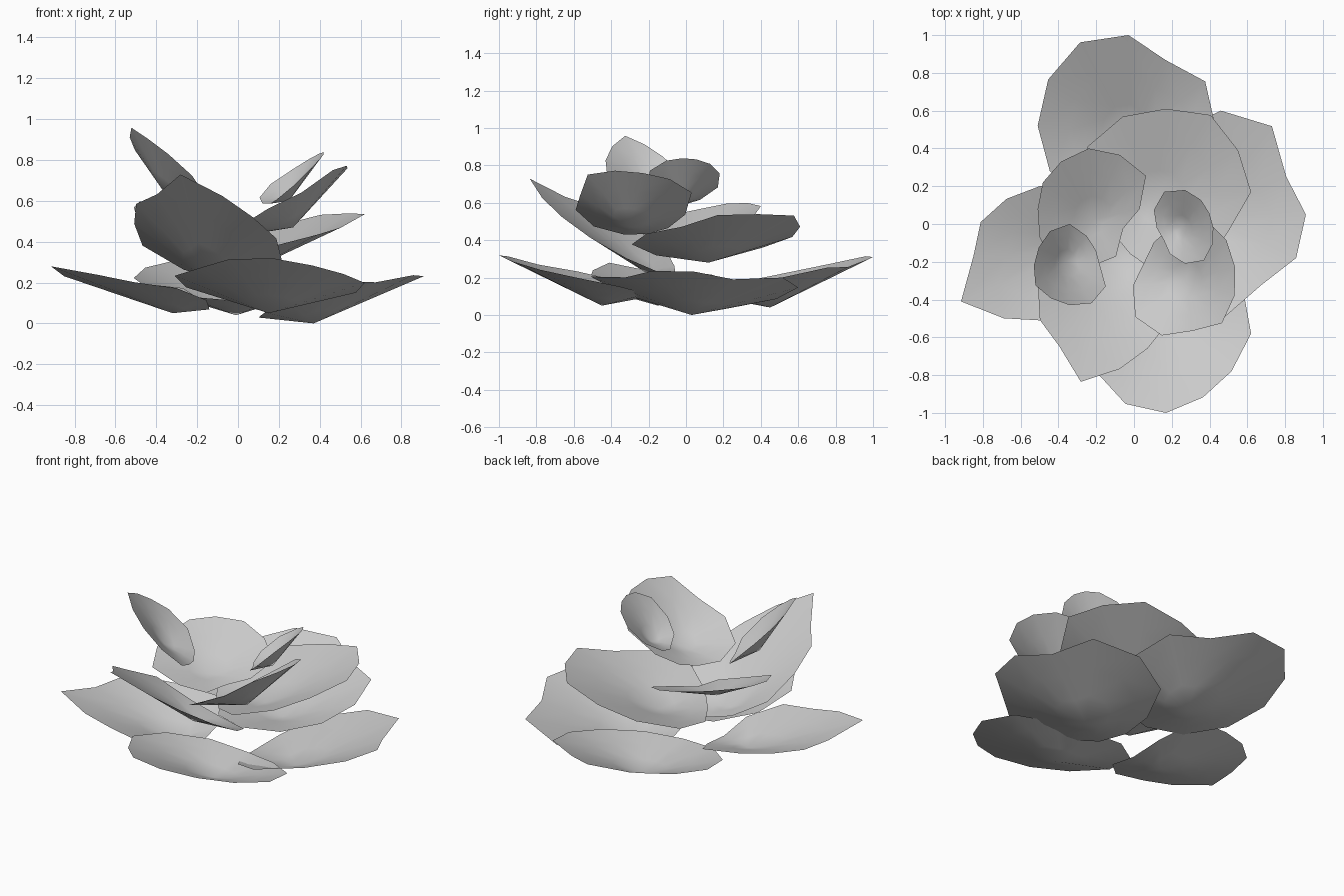
import bpy, bmesh
from math import cos, sin, hypot, radians, tau

default_cube = bpy.data.objects.get("Cube")
if default_cube:
    bpy.data.objects.remove(default_cube, do_unlink=True)

# One neutral grey for every petal
grey = bpy.data.materials.new("petal_grey")
grey.use_nodes = True
grey.diffuse_color = (0.6, 0.6, 0.6, 1)
grey.node_tree.nodes["Principled BSDF"].inputs["Base Color"].default_value = grey.diffuse_color


def petal(name, centre, base, slope, cup, outline, turn=0):
    """Sheet that rises from its low base point to a rim.
    outline: rim radii in hundredths around centre, at equal angles from turn degrees;
    slope: tilt along x and y; cup: how steeply the sides rise along x and y."""
    bm = bmesh.new()
    count = len(outline)
    bx, by, bz = base
    rim = []
    for i, r in enumerate(outline):
        angle = radians(turn) + tau * i / count
        rim.append((centre[0] + r / 100 * cos(angle) - bx,
                    centre[1] + r / 100 * sin(angle) - by))

    def point(dx, dy):
        rise = slope[0] * dx + slope[1] * dy + hypot(cup[0] * dx, cup[1] * dy)
        return bm.verts.new((bx + dx, by + dy, bz + rise))

    middle = point(0, 0)
    rings = [[point(f * dx, f * dy) for dx, dy in rim] for f in (1 / 3, 2 / 3, 1)]
    for i in range(count):
        j = (i + 1) % count
        bm.faces.new((middle, rings[0][i], rings[0][j]))
        for inner, outer in zip(rings, rings[1:]):
            bm.faces.new((inner[i], outer[i], outer[j], inner[j]))

    mesh = bpy.data.meshes.new(name)
    bm.to_mesh(mesh)
    bm.free()
    mesh.materials.append(grey)
    for face in mesh.polygons:
        face.use_smooth = True
    obj = bpy.data.objects.new(name, mesh)
    bpy.context.collection.objects.link(obj)


# Outer ring: four broad, nearly flat petals
petal("outer_petal_back", centre=(-.03, .52), base=(-.01, .45, .04),
      slope=(0, .15), cup=(.34, .34),
      outline=(46, 47, 40, 48, 51, 49, 48, 48, 47, 45, 45, 45))
petal("outer_petal_front", centre=(.17, -.58), base=(.15, -.45, .05),
      slope=(-.04, -.15), cup=(.3, .34),
      outline=(45, 47, 43, 42, 46, 49, 48, 42, 43, 42, 39, 40))
petal("outer_petal_left", centre=(.46, .05), base=(.37, .03, 0),
      slope=(.16, -.06), cup=(.27, .29),
      outline=(45, 40, 54, 55, 50, 40, 36, 38, 45, 56, 43, 46))
petal("outer_petal_right", centre=(-.5, -.17), base=(-.32, -.15, .05),
      slope=(-.12, 0), cup=(.22, .34),
      outline=(36, 39, 46, 37, 35, 36, 35, 48, 38, 34, 40, 40))

# Middle ring: three petals lifted off the base
petal("middle_petal_front", centre=(-.17, -.42), base=(-.15, -.22, .23),
      slope=(-.25, -.4), cup=(.33, .35), turn=15,
      outline=(40, 42, 38, 37, 42, 35, 34, 32, 43, 36, 34, 37))
petal("middle_petal_left", centre=(.17, .17), base=(.1, .12, .28),
      slope=(.2, .08), cup=(.28, .28),
      outline=(45, 44, 47, 44, 46, 48, 42, 36, 38, 46, 44, 39))
petal("middle_petal_right", centre=(-.24, .08), base=(-.22, .02, .41),
      slope=(-.25, .19), cup=(.25, .25),
      outline=(27, 35, 33, 32, 29, 28, 27, 30, 36, 31, 29, 21))

# Inner petals: smaller and steeper towards the top
petal("inner_petal_left", centre=(.26, -.28), base=(.27, -.3, .47),
      slope=(.63, -.1), cup=(.47, .44), turn=10,
      outline=(28, 30, 33, 28, 24, 22, 27, 33, 33, 29, 32, 29))
petal("inner_petal_right", centre=(-.34, -.22), base=(-.36, -.2, .64),
      slope=(-1, -.35), cup=(.55, .55),
      outline=(16, 16, 18, 22, 21, 19, 19, 21, 20, 21, 23, 22))
petal("inner_petal_back", centre=(.27, -.02), base=(.25, -.02, .6),
      slope=(.75, .2), cup=(.65, .5),
      outline=(15, 15, 17, 20, 22, 19, 15, 13, 16, 19, 20, 17))
